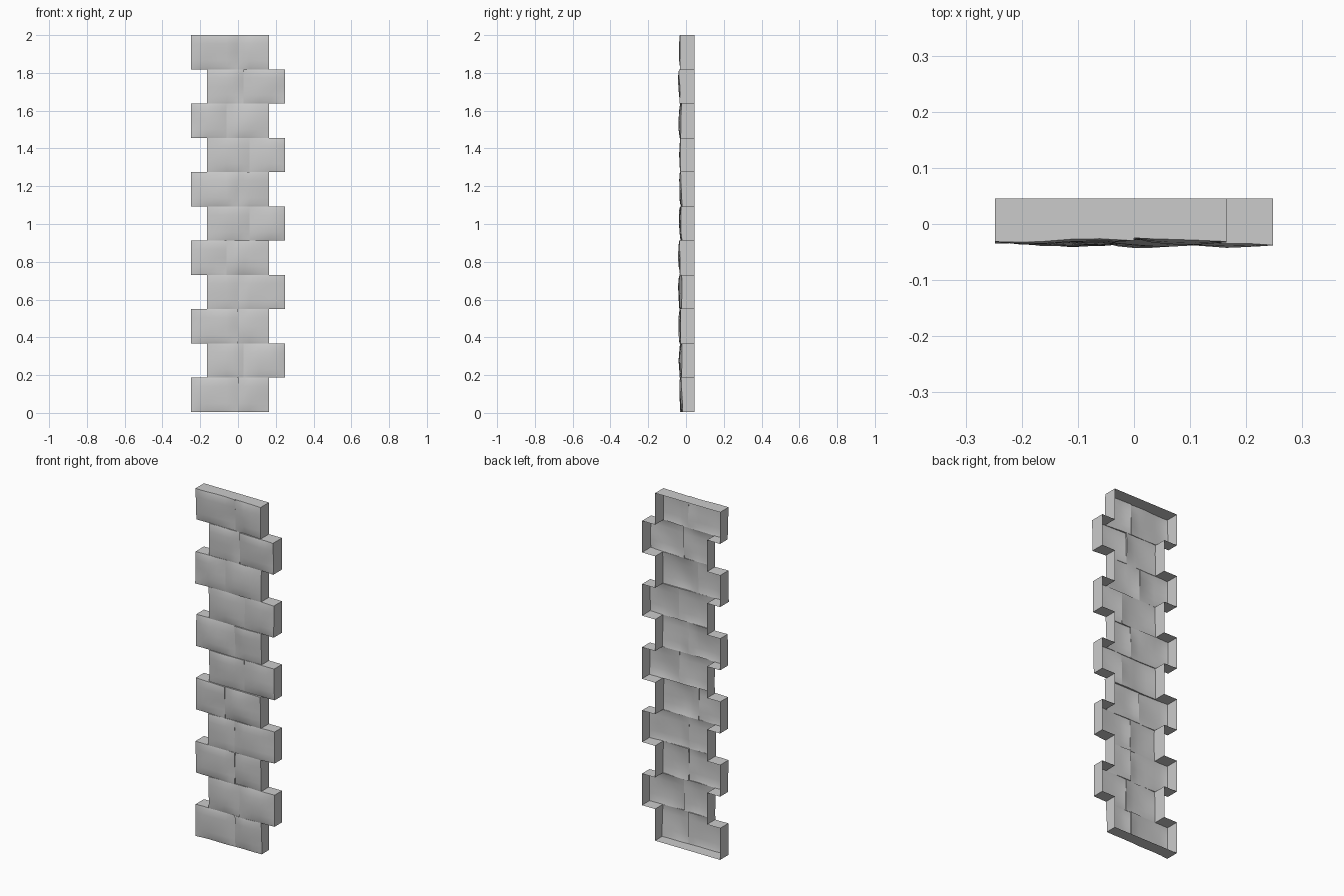
import bpy, bmesh, math, random
from mathutils import Vector, noise

if "Cube" in bpy.data.objects:
    bpy.data.objects.remove(bpy.data.objects["Cube"])

random.seed(4)
ROWS, BOTTOM, TOP, BACK = 11, 0.005, 2.0, 0.045
OUT, INN = 0.248, 0.165
XS = [-OUT, -.235, -.2, -INN, -.11, -.06, -.03, 0, .03, .06, .11, INN, .2, .235, OUT]
WS = [0, .08, .25, .5, .75, .92, 1]
SPLITS = [0, .03, 0, 0, -.06, .06, 0, .06, -.06, .03, 0]
H = (TOP - BOTTOM) / ROWS
bm = bmesh.new()


def strip(a, b):
    """Quads between two equally long point lists."""
    for i in range(len(a) - 1):
        pts = []
        for p in (a[i], a[i + 1], b[i + 1], b[i]):
            if all((p - q).length > 1e-5 for q in pts):
                pts.append(p)
        if len(pts) > 2:
            bm.faces.new([bm.verts.new(p) for p in pts])


def back(points):
    return [Vector((p.x, BACK, p.z)) for p in points]


def stone(x0, x1, z0):
    """Uneven pillowed front of one stone, returned as rows of points."""
    xs = [x for x in XS if x0 - 1e-4 <= x <= x1 + 1e-4]
    base = random.uniform(.024, .031)
    tu, tw = random.uniform(-.008, .008), random.uniform(-.006, .006)
    seed = random.uniform(0, 50)
    grid = []
    for w in WS:
        line = []
        for x in xs:
            u = (x - x0) / (x1 - x0)
            dome = math.sqrt(max(0, math.sin(math.pi * u) * math.sin(math.pi * w)))
            bump = noise.noise(Vector((x * 9, w * 1.6, seed))) * .007
            d = base + tu * (u - .5) + tw * (w - .5) + .009 * dome + bump
            line.append(Vector((x, -min(.043, max(.018, d)), z0 + w * H)))
        grid.append(line)
    for a, b in zip(grid, grid[1:]):
        strip(a, b)
    return grid


prev = None
for r in range(ROWS):
    # alternate courses stick out left and right
    x0, x1 = (-OUT, INN) if r % 2 == 0 else (-INN, OUT)
    left = stone(x0, SPLITS[r], BOTTOM + r * H)
    right = stone(SPLITS[r], x1, BOTTOM + r * H)
    # step between the two stones, and the outer side walls
    strip([l[0] for l in right], [l[-1] for l in left])
    lside, rside = [l[0] for l in left], [l[-1] for l in right]
    strip(back(lside), lside)
    strip(rside, back(rside))
    low, high = left[0] + right[0], left[-1] + right[-1]
    if prev is None:
        strip(back(low), low)
    else:
        # exposed ledges of the toothed ends
        for line in (low, prev):
            for sgn in (-1, 1):
                tab = [p for p in line if p.x * sgn > INN - 1e-4]
                strip(tab, back(tab))
        # shallow steps between courses
        def at(line, i):
            x = XS[i]
            a = [p for p in line if abs(p.x - x) < 1e-4]
            return a
        for i in range(3, 11):
            strip([at(prev, i)[-1], at(prev, i + 1)[0]], [at(low, i)[-1], at(low, i + 1)[0]])
    prev = high
strip(prev, back(prev))

bmesh.ops.remove_doubles(bm, verts=bm.verts, dist=1e-5)
bmesh.ops.recalc_face_normals(bm, faces=bm.faces)
# keep the stone fronts facing forward
if sum(f.normal.y * f.calc_area() for f in bm.faces) > 0:
    bmesh.ops.reverse_faces(bm, faces=bm.faces)
lowest = min(v.co.z for v in bm.verts)
bmesh.ops.translate(bm, verts=bm.verts, vec=(0, 0, TOP - 2.0 if lowest >= 0 else -lowest))

mesh = bpy.data.meshes.new("stone_quoin")
bm.to_mesh(mesh)
bm.free()
obj = bpy.data.objects.new("stone_quoin", mesh)
bpy.context.collection.objects.link(obj)
bpy.context.view_layer.objects.active = obj
obj.select_set(True)
bpy.ops.object.shade_smooth_by_angle(angle=math.radians(40))
